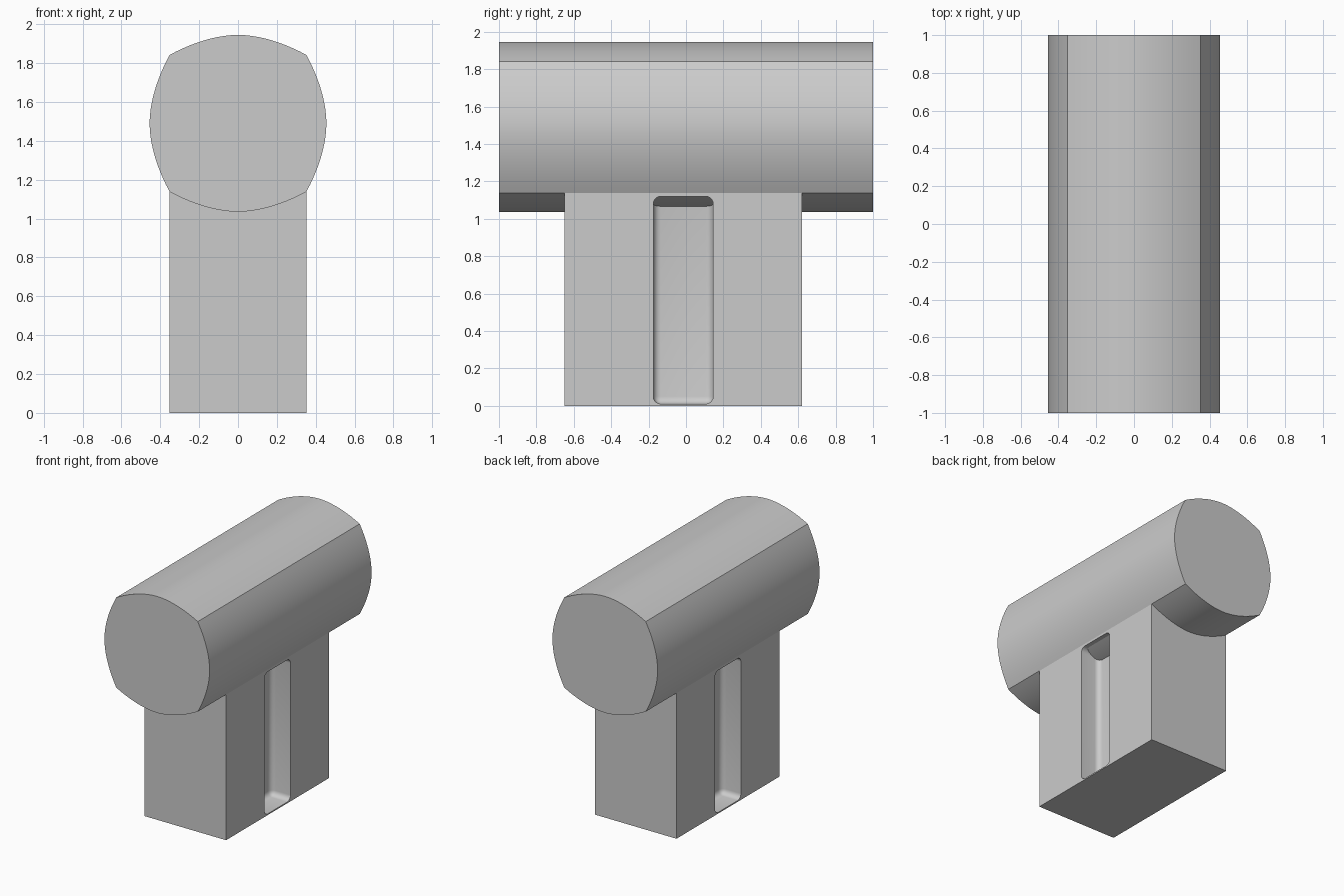
import bpy, bmesh, math
from mathutils import Matrix, Vector

if "Cube" in bpy.data.objects:
    bpy.data.objects.remove(bpy.data.objects["Cube"])


def add_box(name, lo, hi, bevel=0.0):
    lo, hi = Vector(lo), Vector(hi)
    bm = bmesh.new()
    bmesh.ops.create_cube(bm, size=1, matrix=Matrix.Translation((lo + hi) / 2)
                          @ Matrix.Diagonal((*(hi - lo), 1)))
    if bevel:
        bmesh.ops.bevel(bm, geom=bm.edges[:], offset=bevel, segments=5,
                        profile=0.5, affect='EDGES')
    return to_object(name, bm)


def to_object(name, bm):
    bmesh.ops.recalc_face_normals(bm, faces=bm.faces[:])
    mesh = bpy.data.meshes.new(name)
    bm.to_mesh(mesh)
    bm.free()
    obj = bpy.data.objects.new(name, mesh)
    bpy.context.collection.objects.link(obj)
    return obj


def smooth(obj):
    bpy.ops.object.select_all(action='DESELECT')
    obj.select_set(True)
    bpy.context.view_layer.objects.active = obj
    bpy.ops.object.shade_smooth_by_angle(angle=math.radians(35))


# Head: four identical bulging sides, extruded along y
CORNER, BULGE, CENTRE_Z, STEPS = 0.352, 0.455, 1.49, 20
bm = bmesh.new()
ring = []
for side in range(4):
    turn = Matrix.Rotation(side * math.pi / 2, 3, 'Y')
    for i in range(STEPS):
        t = 2 * i / STEPS - 1
        height = BULGE - (BULGE - CORNER) * abs(t) ** 1.85
        point = turn @ Vector((t * CORNER, 0, height))
        ring.append(bm.verts.new(point + Vector((0, -1, CENTRE_Z))))
cap = bm.faces.new(ring)
extruded = bmesh.ops.extrude_face_region(bm, geom=[cap], use_keep_orig=True)
bmesh.ops.translate(bm, vec=(0, 2, 0),
                    verts=[g for g in extruded['geom'] if isinstance(g, bmesh.types.BMVert)])
smooth(to_object("head", bm))

# Base block with a rounded pocket in each side
base = add_box("base_block", (-0.352, -0.65, 0), (0.352, 0.62, 1.14))
for sign in (-1, 1):
    xs = sorted((sign * 0.185, sign * 0.5))
    cutter = add_box("pocket_cutter", (xs[0], -0.175, 0.01), (xs[1], 0.145, 1.12), 0.04)
    cutter.hide_render = True
    mod = base.modifiers.new("pocket", 'BOOLEAN')
    mod.operation, mod.solver, mod.object = 'DIFFERENCE', 'EXACT', cutter
    bpy.context.view_layer.objects.active = base
    bpy.ops.object.modifier_apply(modifier=mod.name)
    bpy.data.objects.remove(cutter)
smooth(base)
